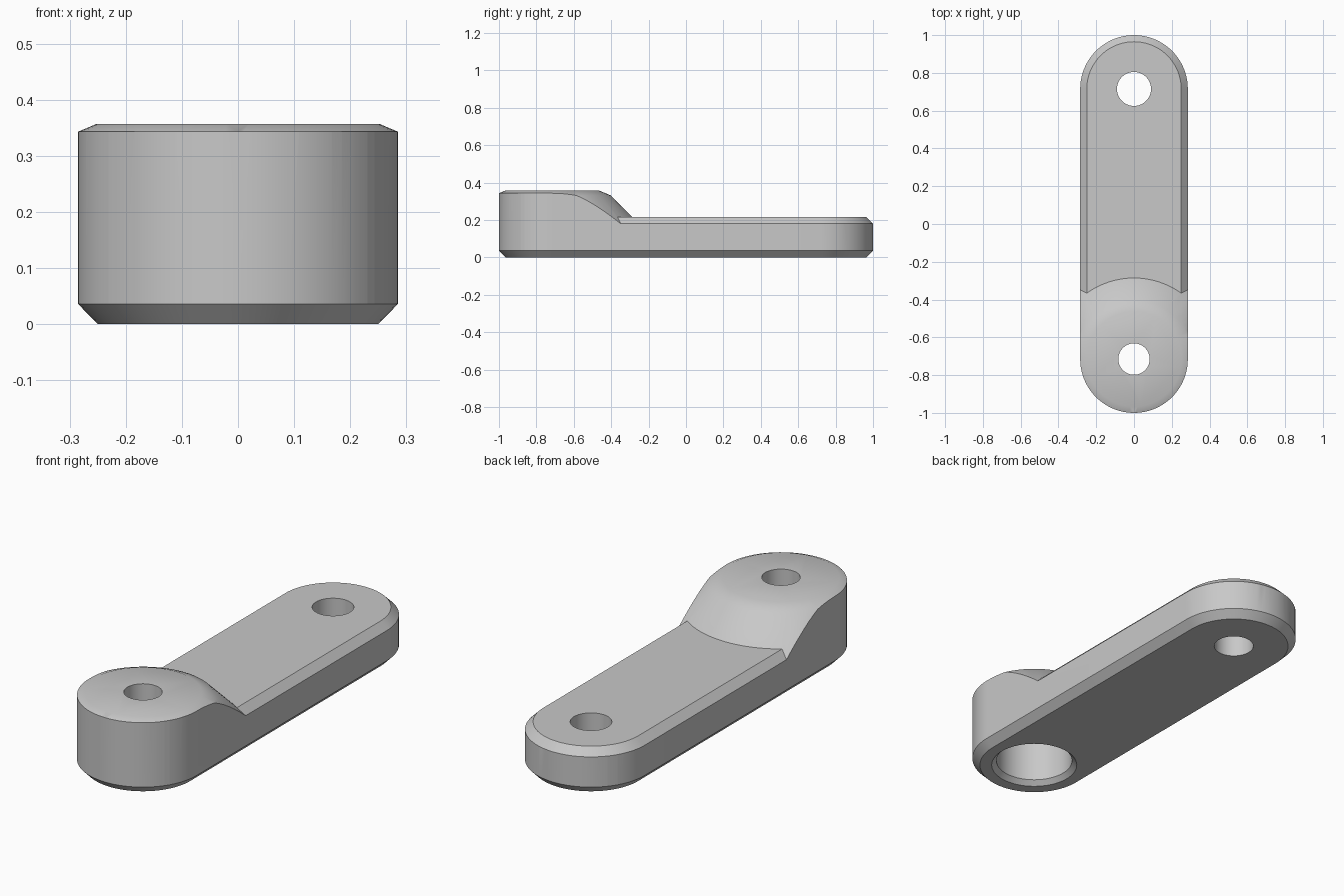
import bpy, bmesh
from math import sin, cos, pi

if "Cube" in bpy.data.objects:
    bpy.data.objects.remove(bpy.data.objects["Cube"])

END = 0.715      # distance of each end centre from the middle
SEGMENTS = 40    # sides per half turn

steel = bpy.data.materials.new("plain_grey")
steel.use_nodes = True
grey = (0.58, 0.58, 0.58, 1)
steel.diffuse_color = grey
steel.node_tree.nodes["Principled BSDF"].inputs["Base Color"].default_value = grey


def ring(radius, z, y_back, y_front):
    """Round-ended outline; equal centres give a plain circle."""
    points = []
    for centre, start in ((y_back, 0), (y_front, pi)):
        for i in range(SEGMENTS + (y_back != y_front)):
            a = start + pi * i / SEGMENTS
            points.append((radius * cos(a), centre + radius * sin(a), z))
    return points


def solid(name, profile, y_back, y_front):
    """Closed solid through stacked outlines given as (radius, z), low to high."""
    bm = bmesh.new()
    rings = [[bm.verts.new(p) for p in ring(r, z, y_back, y_front)] for r, z in profile]
    n = len(rings[0])
    for low, high in zip(rings, rings[1:]):
        for i in range(n):
            j = (i + 1) % n
            bm.faces.new((low[i], low[j], high[j], high[i]))
    bm.faces.new(rings[0][::-1])
    bm.faces.new(rings[-1])
    mesh = bpy.data.meshes.new(name)
    bm.to_mesh(mesh)
    bm.free()
    mesh.materials.append(steel)
    obj = bpy.data.objects.new(name, mesh)
    bpy.context.collection.objects.link(obj)
    return obj


def combine(target, other, operation):
    mod = target.modifiers.new(operation, 'BOOLEAN')
    mod.operation, mod.solver, mod.object = operation, 'EXACT', other
    bpy.ops.object.select_all(action='DESELECT')
    bpy.context.view_layer.objects.active = target
    target.select_set(True)
    bpy.ops.object.modifier_apply(modifier=mod.name)
    bpy.data.objects.remove(other)


# Full-height body with a chamfered underside
arm = solid("crank_arm", [(0.25, 0), (0.285, 0.036), (0.285, 0.45)], END, -END)

# Upper envelope: bevelled low plate joined to a conical raised boss
envelope = solid("upper_envelope", [(0.565, -0.1), (0.25, 0.215)], END, -END)
boss = solid("raised_boss", [(0.795, -0.15), (0.313, 0.331), (0.252, 0.357)], -END, -END)
combine(envelope, boss, 'UNION')
combine(arm, envelope, 'INTERSECT')

# Through holes at both ends, and the chamfered socket under the boss
combine(arm, solid("back_hole", [(0.09, -0.2), (0.09, 0.5)], END, END), 'DIFFERENCE')
combine(arm, solid("front_hole", [(0.083, -0.2), (0.083, 0.5)], -END, -END), 'DIFFERENCE')
socket = [(0.246, -0.05), (0.174, 0.022), (0.174, 0.235)]
combine(arm, solid("socket", socket, -END, -END), 'DIFFERENCE')

bpy.ops.object.select_all(action='DESELECT')
arm.select_set(True)
bpy.context.view_layer.objects.active = arm
bpy.ops.object.shade_smooth_by_angle(angle=pi / 6)
